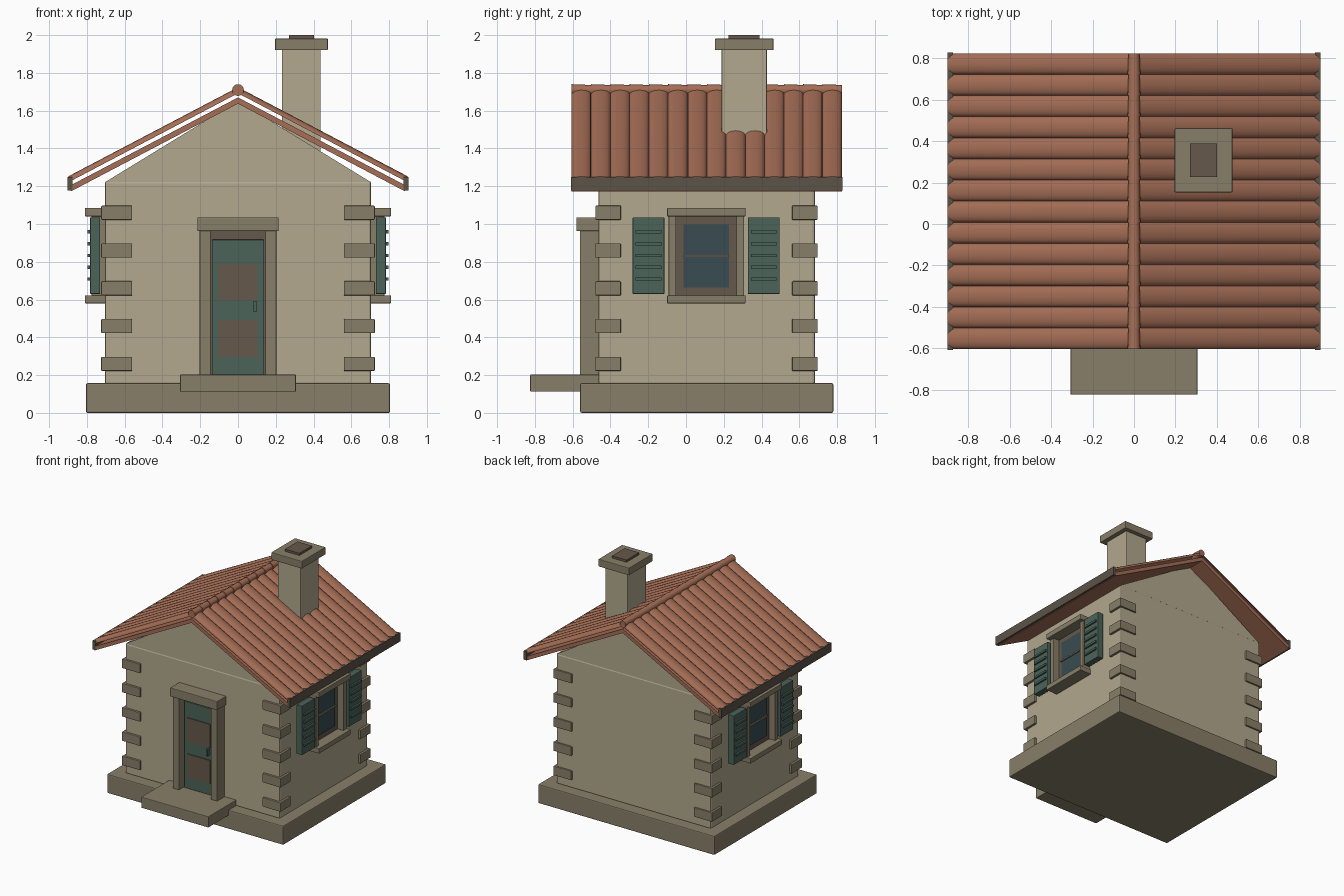
import bpy, bmesh, math
from mathutils import Vector

if "Cube" in bpy.data.objects:
    bpy.data.objects.remove(bpy.data.objects["Cube"])


def material(name, r, g, b):
    lin = [((c / 255 + 0.055) / 1.055) ** 2.4 for c in (r, g, b)]
    m = bpy.data.materials.new(name)
    m.diffuse_color = (*lin, 1)
    m.use_nodes = True
    m.node_tree.nodes["Principled BSDF"].inputs["Base Color"].default_value = m.diffuse_color
    return m


PLASTER = material("plaster", 178, 168, 142)
STONE = material("stone", 137, 127, 105)
TILE = material("terracotta", 165, 110, 86)
TEAL = material("teal_paint", 75, 100, 90)
WOOD = material("dark_wood", 102, 88, 75)
FASCIA = material("fascia_wood", 92, 83, 71)
GLASS = material("glass", 56, 76, 82)


def finish(name, bm, mat, smooth=False, bevel=0):
    bmesh.ops.recalc_face_normals(bm, faces=bm.faces)
    me = bpy.data.meshes.new(name)
    bm.to_mesh(me)
    bm.free()
    me.materials.append(mat)
    if smooth:
        for p in me.polygons:
            p.use_smooth = True
        me.set_sharp_from_angle(angle=math.radians(40))
    ob = bpy.data.objects.new(name, me)
    bpy.context.collection.objects.link(ob)
    if bevel:
        mod = ob.modifiers.new("bevel", "BEVEL")
        mod.width = bevel
        mod.segments = 2
    return ob


def box(name, x, y, z, mat, bevel=0.0):
    """Box from (min, max) ranges on each axis."""
    bm = bmesh.new()
    bmesh.ops.create_cube(bm, size=1)
    for v in bm.verts:
        v.co = [(r[0] + r[1]) / 2 + c * (r[1] - r[0]) for c, r in zip(v.co, (x, y, z))]
    return finish(name, bm, mat, bevel=bevel)


def prism(name, pts, vec, mat, smooth=False):
    """Polygon swept along a vector."""
    bm = bmesh.new()
    face = bm.faces.new([bm.verts.new(p) for p in pts])
    ext = bmesh.ops.extrude_face_region(bm, geom=[face], use_keep_orig=True)
    moved = [g for g in ext["geom"] if isinstance(g, bmesh.types.BMVert)]
    bmesh.ops.translate(bm, verts=moved, vec=Vector(vec))
    return finish(name, bm, mat, smooth)


# Base, walls, gable
box("foundation", (-0.805, 0.805), (-0.56, 0.78), (0, 0.157), STONE, 0.008)
box("walls", (-0.705, 0.705), (-0.463, 0.683), (0.15, 1.226), PLASTER, 0.012)
prism("gable", [(-0.703, -0.46, 1.222), (0.703, -0.46, 1.222), (0, -0.46, 1.652)],
      (0, 1.14, 0), PLASTER)

# Corner stones
for i in range(5):
    z = 0.222 + 0.2 * i
    for s in (-1, 1):
        xr = sorted((s * 0.56, s * 0.724))
        box("corner_stone_front", xr, (-0.48, -0.345), (z, z + 0.075), STONE, 0.004)
        box("corner_stone_back", xr, (0.562, 0.697), (z, z + 0.075), STONE, 0.004)

# Roof deck, a folded slab
SLOPE, Y0, Y1 = 0.525, -0.605, 0.825
drop = 0.885 * SLOPE
prism("roof_deck", [(0, Y0, 1.67), (0.885, Y0, 1.67 - drop), (0.885, Y0, 1.637 - drop),
                    (0, Y0, 1.637), (-0.885, Y0, 1.637 - drop), (-0.885, Y0, 1.67 - drop)],
      (0, Y1 - Y0, 0), TILE)

# Arched roof tiles: scalloped profile swept down each slope
COUNT, SEG = 14, 8
pitch = (Y1 - Y0) / COUNT
arc = []
for i in range(COUNT):
    for k in range(SEG + (i == COUNT - 1)):
        a = math.pi * k / SEG
        arc.append((Y0 + pitch * (i + 0.5 - 0.5 * math.cos(a)), 1.698 + 0.026 * math.sin(a)))
profile = [(0, y, z) for y, z in arc] + [(0, y, z - 0.006) for y, z in reversed(arc)]
for s, side in ((-1, "left"), (1, "right")):
    prism("roof_tiles_" + side, profile, (s * 0.898, 0, -0.898 * SLOPE), TILE, True)
    box("fascia_" + side, sorted((s * 0.876, s * 0.902)), (Y0 - 0.003, Y1 + 0.003),
        (1.178, 1.25), FASCIA)

# Ridge caps, slightly tapered
for i in range(COUNT):
    bm = bmesh.new()
    bmesh.ops.create_cone(bm, cap_ends=True, segments=16, radius1=0.031, radius2=0.027,
                          depth=pitch)
    ob = finish("ridge_cap", bm, TILE, True)
    ob.rotation_euler = (-math.pi / 2, 0, 0)
    ob.location = (0, Y0 + pitch * (i + 0.5), 1.709)

# Chimney
box("chimney", (0.232, 0.438), (0.188, 0.428), (1.38, 1.93), PLASTER, 0.005)
box("chimney_cap", (0.196, 0.476), (0.153, 0.463), (1.92, 1.982), STONE, 0.005)
box("chimney_flue", (0.27, 0.402), (0.226, 0.39), (1.97, 2.0), WOOD)

# Doorway
box("door_step", (-0.307, 0.307), (-0.825, -0.45), (0.112, 0.203), STONE, 0.005)
for s in (-1, 1):
    box("door_post", sorted((s * 0.145, s * 0.203)), (-0.562, -0.45), (0.2, 0.965), STONE, 0.004)
box("door_lintel", (-0.215, 0.215), (-0.58, -0.45), (0.962, 1.035), STONE, 0.005)
box("door_recess", (-0.147, 0.147), (-0.478, -0.45), (0.2, 0.964), WOOD)
box("door_leaf", (-0.138, 0.138), (-0.505, -0.47), (0.203, 0.917), TEAL, 0.003)
for z in (0.297, 0.595):
    box("door_panel", (-0.105, 0.102), (-0.512, -0.5), (z, z + 0.195), WOOD)
box("door_handle", (0.083, 0.098), (-0.535, -0.5), (0.535, 0.592), TEAL)

# Side windows with shutters, mirrored left and right
for s in (-1, 1):
    def part(name, x0, x1, y, z, mat, bevel=0.0):
        box(name, sorted((s * x0, s * x1)), y, z, mat, bevel)

    part("window_lintel", 0.69, 0.81, (-0.1, 0.315), (1.04, 1.085), STONE, 0.004)
    part("window_sill", 0.69, 0.81, (-0.1, 0.315), (0.58, 0.622), STONE, 0.004)
    for y in (-0.092, 0.267):
        part("window_post", 0.69, 0.775, (y, y + 0.04), (0.62, 1.042), STONE, 0.003)
    part("window_frame", 0.69, 0.722, (-0.055, 0.27), (0.62, 1.042), WOOD)
    part("window_glass", 0.72, 0.728, (-0.014, 0.228), (0.665, 0.998), GLASS)
    part("window_bar", 0.72, 0.738, (-0.014, 0.228), (0.825, 0.837), STONE)
    for y in (-0.282, 0.328):
        part("shutter", 0.73, 0.783, (y, y + 0.167), (0.63, 1.035), TEAL, 0.003)
        for i in range(5):
            z = 0.7 + 0.0625 * i
            part("shutter_slat", 0.775, 0.797, (y + 0.015, y + 0.152), (z, z + 0.017), TEAL)
